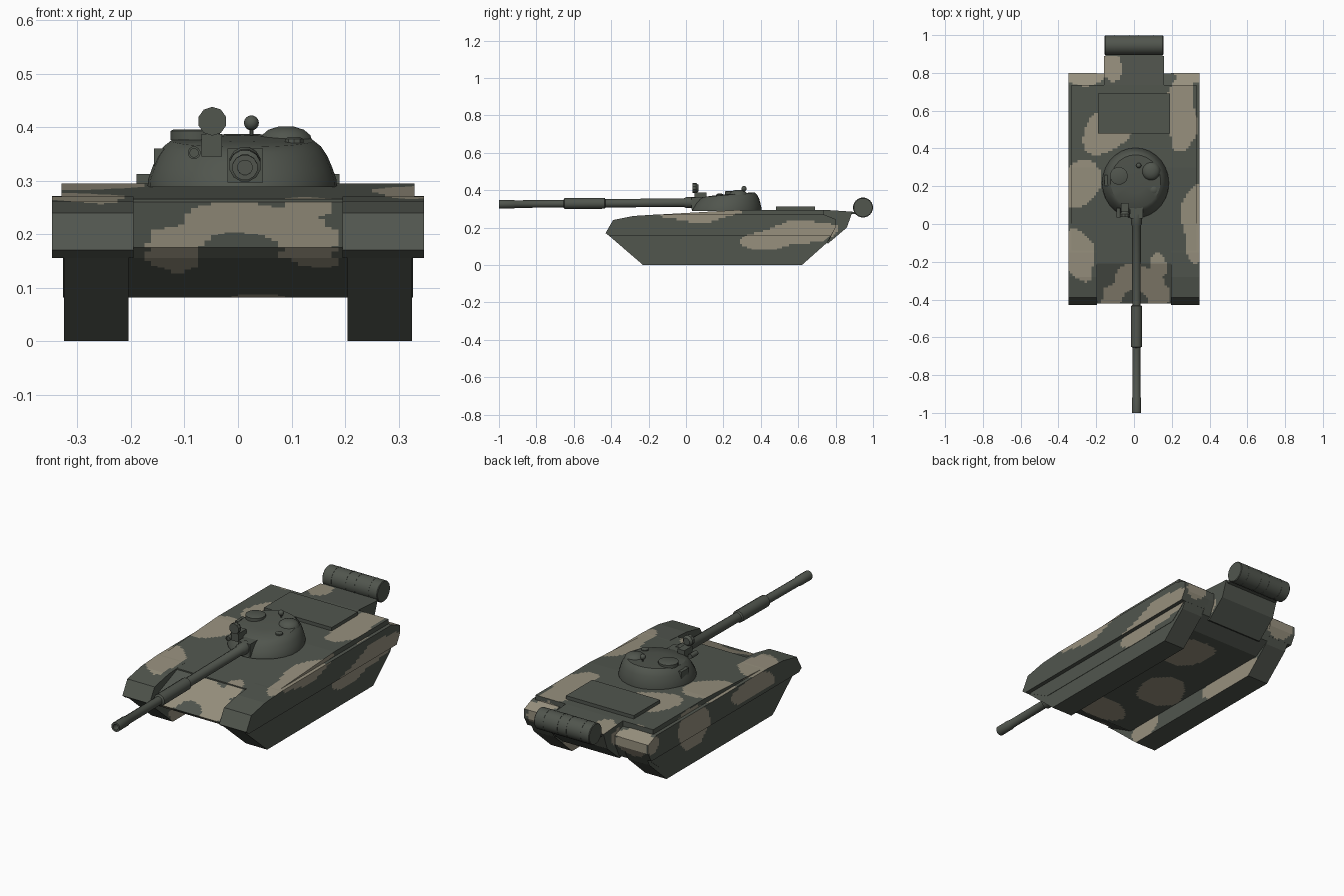
import bpy, bmesh, math
from mathutils import Vector, Matrix

if "Cube" in bpy.data.objects:
    bpy.data.objects.remove(bpy.data.objects["Cube"])


def material(name, rgb):
    m = bpy.data.materials.new(name)
    m.diffuse_color = (*rgb, 1)
    m.use_nodes = True
    m.node_tree.nodes["Principled BSDF"].inputs["Base Color"].default_value = m.diffuse_color
    return m


GREEN = material("dark_green", (0.082, 0.092, 0.076))
TAN = material("tan", (0.31, 0.28, 0.208))

# Camouflage patches: centre, radii, tilt in degrees
TOP = [(-.15, .49, .13, .115, 30), (-.28, .22, .09, .14, -25), (-.29, -.16, .085, .14, 20),
       (.25, .58, .08, .21, 0), (-.12, .84, .05, .10, 0), (.33, .0, .075, .21, 0),
       (-.28, .80, .13, .06, 0), (.29, .80, .09, .06, 0), (.14, -.21, .04, .07, 20),
       (.0, -.41, .22, .10, 0), (.03, -.32, .13, .11, 0)]
TOP_HOLES = [(.0, -.43, .075, .08, 0), (.29, -.44, .10, .14, 0), (-.29, -.44, .10, .14, 0),
             (.205, -.36, .03, .14, 0), (-.205, -.36, .03, .14, 0)]
BOTTOM = [(-.13, -.41, .05, .045, 0), (.13, -.41, .05, .045, 0), (.05, -.18, .14, .09, 20),
          (-.07, .12, .12, .14, -20), (.08, .50, .13, .13, 30)]
RIGHT = [(.55, .16, .26, .065, 9), (.08, .265, .22, .03, 3)]
LEFT = [(.42, .19, .13, .11, 20), (-.05, .22, .18, .05, 5), (.76, .24, .06, .04, 0)]
INNER = [(.50, .04, .22, .07, 0), (-.15, .05, .10, .06, 0)]
FRONT = [(-.125, .17, .05, .05, 0), (.125, .17, .05, .05, 0)]
REAR = [(-.26, .22, .09, .05, 0), (.26, .22, .06, .05, 0), (.0, .13, .12, .03, 0)]


def inside(u, v, patches):
    u, v = u + .012 * math.sin(22 * v), v + .012 * math.sin(19 * u)
    for cx, cy, rx, ry, tilt in patches:
        a = math.radians(tilt)
        du, dv = u - cx, v - cy
        p = (du * math.cos(a) + dv * math.sin(a)) / rx
        q = (dv * math.cos(a) - du * math.sin(a)) / ry
        if p * p + q * q < 1:
            return True
    return False


def hull_rule(c, n):
    if abs(n.x) > .7:
        return inside(c.y, c.z, RIGHT if c.x > 0 else LEFT)
    if abs(n.y) > .65:
        return inside(c.x, c.z, FRONT if c.y < 0 else REAR)
    if n.z < 0:
        return inside(c.x, c.y, BOTTOM)
    return inside(c.x, c.y, TOP) and not inside(c.x, c.y, TOP_HOLES)


def track_rule(c, n):
    return n.x * c.x < -.1 and inside(c.y, c.z, INNER)


def finish(bm, name, smooth=None, mats=(GREEN,)):
    bmesh.ops.recalc_face_normals(bm, faces=bm.faces[:])
    me = bpy.data.meshes.new(name)
    bm.to_mesh(me)
    bm.free()
    for m in mats:
        me.materials.append(m)
    ob = bpy.data.objects.new(name, me)
    bpy.context.collection.objects.link(ob)
    if smooth:
        bpy.ops.object.select_all(action='DESELECT')
        ob.select_set(True)
        bpy.context.view_layer.objects.active = ob
        bpy.ops.object.shade_smooth_by_angle(angle=math.radians(smooth))
    return ob


def slab(name, profile, x0, x1, rule=hull_rule, step=.0125):
    """Side profile (y, z) extruded across x, gridded for camouflage."""
    bm = bmesh.new()
    face = bm.faces.new([bm.verts.new((x0, y, z)) for y, z in profile])
    ext = bmesh.ops.extrude_face_region(bm, geom=[face])
    moved = [g for g in ext["geom"] if isinstance(g, bmesh.types.BMVert)]
    bmesh.ops.translate(bm, verts=moved, vec=(x1 - x0, 0, 0))
    bmesh.ops.recalc_face_normals(bm, faces=bm.faces[:])
    if rule:
        for axis in (2, 0, 1):
            vals = [v.co[axis] for v in bm.verts]
            no = Vector((0, 0, 0))
            no[axis] = 1
            k = math.floor(min(vals) / step) + 1
            while k * step < max(vals) - .001:
                bmesh.ops.bisect_plane(bm, geom=bm.verts[:] + bm.edges[:] + bm.faces[:],
                                       dist=1e-5, plane_co=no * k * step, plane_no=no)
                k += 1
        bm.normal_update()
        for f in bm.faces:
            f.material_index = int(rule(f.calc_center_median(), f.normal))
    return finish(bm, name, mats=(GREEN, TAN))


def lathe(name, rings, origin, axis=(0, 0, 1), sides=16, smooth=35):
    """Rings of (radius, distance along axis), capped at both ends."""
    bm = bmesh.new()
    rot = Vector((0, 0, 1)).rotation_difference(Vector(axis)).to_matrix()
    loops = []
    for r, h in rings:
        loops.append([bm.verts.new(Vector(origin) + rot @ Vector(
            (r * math.cos(2 * math.pi * (i + .5) / sides),
             r * math.sin(2 * math.pi * (i + .5) / sides), h))) for i in range(sides)])
    for a, b in zip(loops, loops[1:]):
        for i in range(sides):
            j = (i + 1) % sides
            bm.faces.new((a[i], a[j], b[j], b[i]))
    bm.faces.new(loops[0])
    bm.faces.new(loops[-1])
    return finish(bm, name, smooth)


def box(name, x0, x1, y0, y1, z0, z1):
    return slab(name, [(y0, z0), (y1, z0), (y1, z1), (y0, z1)], x0, x1, rule=None)


def ball(name, centre, r):
    bm = bmesh.new()
    bmesh.ops.create_uvsphere(bm, u_segments=12, v_segments=8, radius=r,
                              matrix=Matrix.Translation(centre))
    return finish(bm, name, 40)


# Hull
slab("hull_body", [(-.42, .175), (-.40, .155), (-.27, .082), (.68, .082), (.765, .13),
                   (.798, .20), (.798, .245), (.735, .268), (-.20, .264)], -.206, .206)
slab("deck", [(-.21, .255), (-.21, .266), (.30, .295), (.735, .295), (.735, .255)], -.33, .33)
slab("hull_tail", [(.72, .13), (.76, .115), (.86, .20), (.89, .285), (.735, .295), (.72, .29)],
     -.16, .16)
for s, side in ((-1, "left"), (1, "right")):
    slab(side + "_fender", [(-.43, .17), (-.41, .155), (.775, .155), (.80, .20), (.80, .245),
                            (.735, .271), (-.15, .270), (-.28, .262), (-.39, .24)],
         s * .195, s * .348)
    slab(side + "_track", [(-.41, .155), (-.23, 0), (.62, 0), (.755, .12), (.775, .156),
                           (.7, .2), (-.35, .2)], s * .205, s * .325, rule=track_rule)
    slab(side + "_skirt", [(-.405, .156), (-.27, .082), (.68, .082), (.77, .156)],
         s * .322, s * .327)
box("engine_cover", -.19, .19, .48, .69, .29, .312)

# Turret: rounded rings with a roof that rises towards the back
bm = bmesh.new()
N = 28
levels = [(.177, .288), (.176, .302), (.168, .325), (.159, .346), (.147, .364), (.133, .375),
          (.06, .379)]
loops = []
for r, z in levels:
    loop = []
    for i in range(N):
        a = 2 * math.pi * i / N
        y = r * 1.05 * math.sin(a)
        lift = (z - .288) / .09
        loop.append(bm.verts.new((.008 + r * math.cos(a), .217 + y + .010 * lift,
                                  z + lift * y * .09)))
    loops.append(loop)
for a, b in zip(loops, loops[1:]):
    for i in range(N):
        bm.faces.new((a[i], a[(i + 1) % N], b[(i + 1) % N], b[i]))
bm.faces.new(loops[0])
bm.faces.new(loops[-1])
finish(bm, "turret", 30)

# Turret fittings
lathe("left_hatch", [(.047, 0), (.047, .017), (.04, .02)], (-.08, .255, .376))
lathe("right_hatch_dome", [(.05, 0), (.046, .012), (.034, .022), (.015, .028)],
      (.09, .28, .373), smooth=50)
lathe("roof_knob", [(.018, 0), (.018, .016), (.01, .02)], (.105, .18, .362), sides=10)
lathe("sight_post", [(.004, 0), (.004, .035)], (.025, .31, .37), sides=8)
ball("sight_ball", (.025, .31, .408), .014)
lathe("searchlight", [(.018, 0), (.027, .012), (.027, .03)], (-.048, .066, .411),
      axis=(0, -1, 0), sides=10)
box("searchlight_mount", -.068, -.030, .045, .11, .345, .387)
lathe("small_lamp", [(.012, 0), (.012, .05), (.008, .05), (.008, .045)], (-.082, .085, .352),
      axis=(0, -1, 0), sides=12)
box("side_box", -.157, -.125, .20, .26, .30, .36)

# Gun
box("gun_mantlet", -.02, .047, .03, .12, .297, .36)
gun = Vector((0, -1, -.009)).normalized()
lathe("gun_barrel", [(.030, 0), (.030, .05), (.024, .06), (.023, .48), (.030, .485), (.030, .70),
                     (.021, .705), (.021, .965), (.024, .97), (.024, 1.05), (.014, 1.05),
                     (.014, 1.02)], (.013, .05, .334), axis=gun, sides=12)

# Rear fuel drum with straps and brackets
lathe("fuel_drum", [(.050, 0), (.0525, .003), (.0525, .307), (.050, .31)], (-.155, .9465, .307),
      axis=(1, 0, 0), sides=20)
for i, x in enumerate((-.105, -.025, .025, .105)):
    lathe("drum_strap_%d" % i, [(.0535, 0), (.0535, .004)], (x - .002, .9465, .307),
          axis=(1, 0, 0), sides=20)
box("drum_bracket", -.15, .15, .86, .905, .272, .284)
